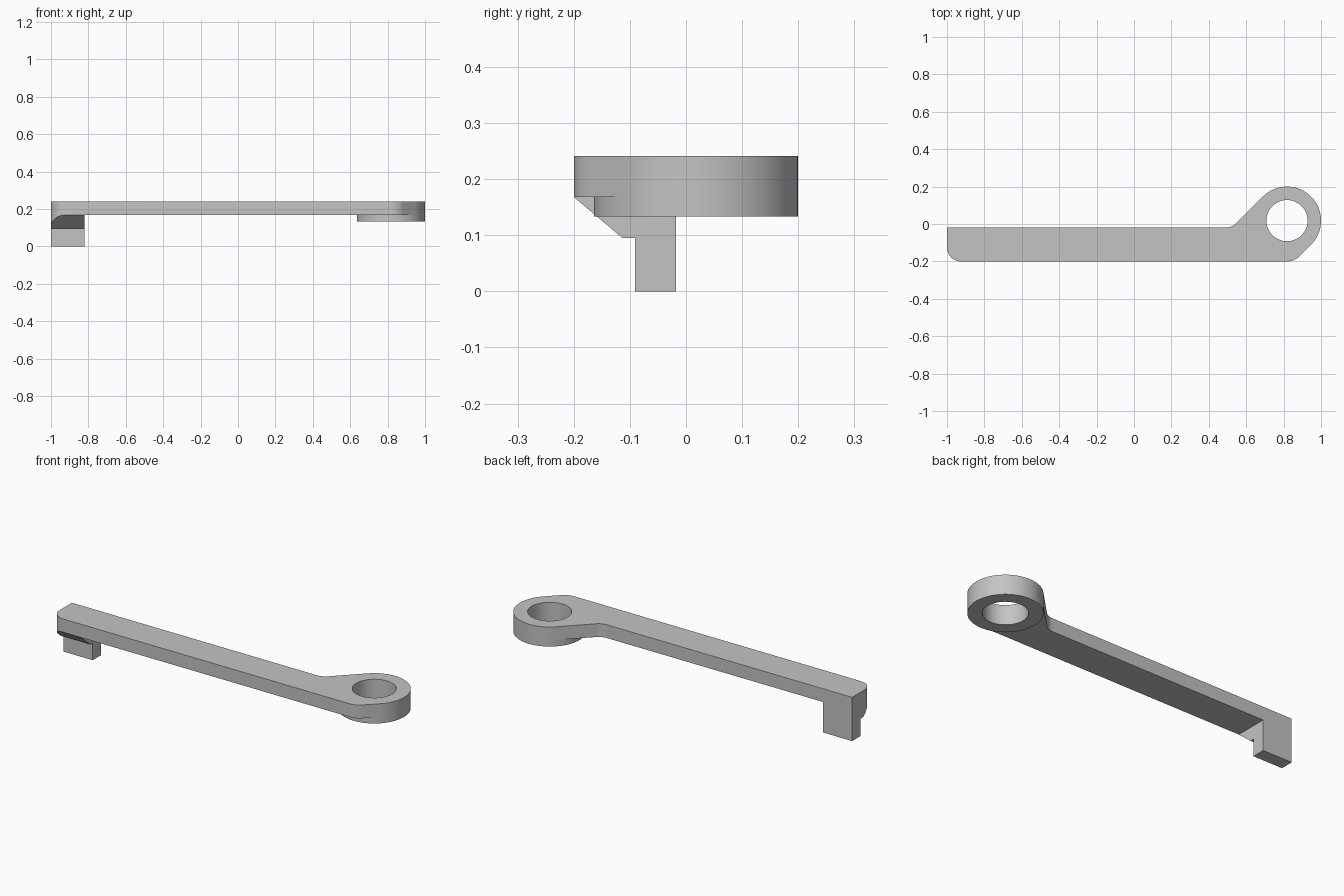
import bpy, bmesh
from math import radians, sin, cos
from mathutils import Vector

cube = bpy.data.objects.get("Cube")
if cube:
    bpy.data.objects.remove(cube, do_unlink=True)

grey = bpy.data.materials.new("plain grey")
grey.use_nodes = True
grey.diffuse_color = (0.55, 0.55, 0.55, 1)
grey.node_tree.nodes["Principled BSDF"].inputs["Base Color"].default_value = grey.diffuse_color

LEFT, FRONT, BACK = -1.0, -0.2, -0.018
TOP, UNDER, LUG_UNDER = 0.241, 0.168, 0.133
CX, CY, R, HOLE = 0.818, 0.018, 0.182, 0.11


def prism(name, points, direction):
    """Extrude a closed loop of 3D points along a direction."""
    bm = bmesh.new()
    face = bm.faces.new([bm.verts.new(p) for p in points])
    ext = bmesh.ops.extrude_face_region(bm, geom=[face])
    moved = [g for g in ext["geom"] if isinstance(g, bmesh.types.BMVert)]
    bmesh.ops.translate(bm, verts=moved, vec=direction)
    bmesh.ops.recalc_face_normals(bm, faces=bm.faces)
    mesh = bpy.data.meshes.new(name)
    bm.to_mesh(mesh)
    bm.free()
    mesh.materials.append(grey)
    obj = bpy.data.objects.new(name, mesh)
    bpy.context.collection.objects.link(obj)
    return obj


def flat_prism(name, outline, low, high):
    return prism(name, [(x, y, low) for x, y in outline], (0, 0, high - low))


def combine(target, tool, operation):
    """Apply a boolean and discard the tool object."""
    bpy.context.view_layer.objects.active = target
    mod = target.modifiers.new(operation, "BOOLEAN")
    mod.operation, mod.solver, mod.object = operation, "EXACT", tool
    bpy.ops.object.modifier_apply(modifier=mod.name)
    bpy.data.objects.remove(tool, do_unlink=True)


def arc(radius, start, end, step=3.75):
    count = round((end - start) / step)
    angles = [radians(start + (end - start) * i / count) for i in range(count + 1)]
    return [(CX + radius * cos(a), CY + radius * sin(a)) for a in angles]


def fillet(before, corner, after, radius, steps=12):
    """Points of a round that replaces a corner."""
    p = Vector(corner)
    u, v = (Vector(before) - p).normalized(), (Vector(after) - p).normalized()
    half = u.angle(v) / 2
    reach = radius * cos(half) / sin(half)
    centre = p + (u + v).normalized() * radius / sin(half)
    a, b = p + u * reach - centre, p + v * reach - centre
    sweep = a.angle(b)
    return [tuple(centre + (a * sin(sweep * (1 - i / steps)) + b * sin(sweep * i / steps)) / sin(sweep))
            for i in range(steps + 1)]


# Plan outline: straight bar flaring tangentially into a round eye
eye = arc(R, -45, 135)
low_corner = (eye[0][0] - (eye[0][1] - FRONT), FRONT)
neck_corner = (eye[-1][0] - (eye[-1][1] - BACK), BACK)
front_left, back_left = (LEFT, FRONT), (LEFT, BACK)
outline = (fillet(back_left, front_left, low_corner, 0.075)
           + fillet(front_left, low_corner, eye[0], 0.09)
           + eye
           + fillet(eye[-1], neck_corner, back_left, 0.075)
           + [back_left])

arm = flat_prism("lever_arm", outline, UNDER, TOP)

# Thicker round lug under the eye
lug = flat_prism("eye_lug", arc(R, -45, 315)[:-1], LUG_UNDER, TOP)
combine(arm, lug, "UNION")

# Downward hook with sloped front gusset, trimmed to the rounded bar end
section = [(FRONT, 0.2), (FRONT, UNDER), (-0.113, 0.095), (-0.091, 0.095),
           (-0.091, 0), (BACK, 0), (BACK, 0.2)]
hook = prism("end_hook", [(LEFT, y, z) for y, z in section], (0.178, 0, 0))
combine(hook, flat_prism("hook_trim", outline, -0.1, 0.3), "INTERSECT")
combine(arm, hook, "UNION")

# Through hole
combine(arm, flat_prism("eye_hole", arc(HOLE, 0, 360)[:-1], -0.1, 0.4), "DIFFERENCE")

bpy.ops.object.select_all(action="DESELECT")
arm.select_set(True)
bpy.context.view_layer.objects.active = arm
bpy.ops.object.shade_smooth_by_angle(angle=radians(25))
